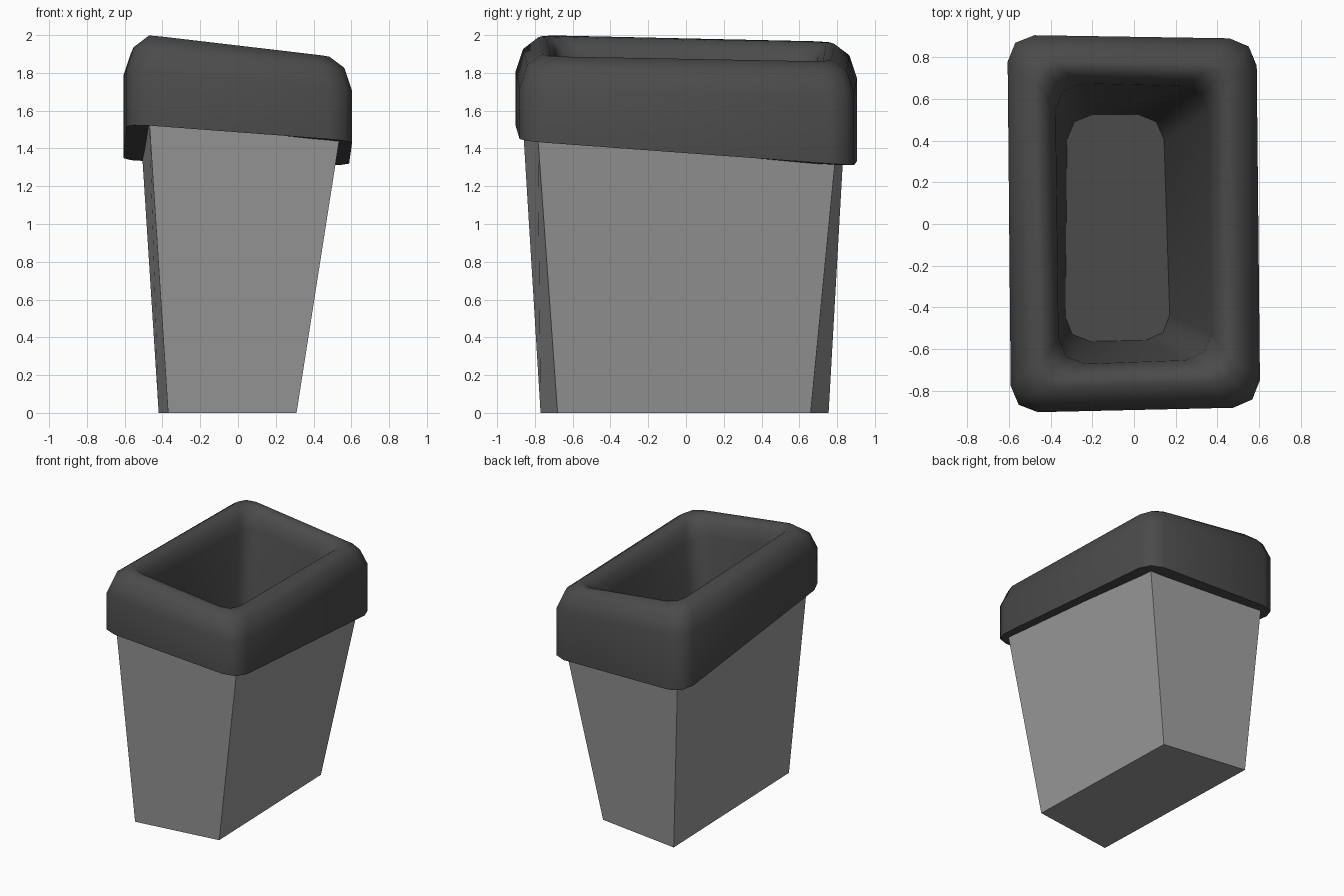
import bpy
import bmesh
import math
from mathutils import Vector

cube = bpy.data.objects.get("Cube")
if cube:
    bpy.data.objects.remove(cube, do_unlink=True)


def material(name, value):
    mat = bpy.data.materials.new(name)
    mat.use_nodes = True
    color = (value, value, value, 1)
    mat.diffuse_color = color
    mat.node_tree.nodes["Principled BSDF"].inputs["Base Color"].default_value = color
    return mat


def build(name, rings, mat, cap_first=False, cap_last=False):
    """Skin a stack of equal rings; the corners run anticlockwise from above."""
    bm = bmesh.new()
    loops = [[bm.verts.new(p) for p in ring] for ring in rings]
    for low, high in zip(loops, loops[1:]):
        n = len(low)
        for i in range(n):
            j = (i + 1) % n
            bm.faces.new((low[i], low[j], high[j], high[i]))
    if cap_first:
        bm.faces.new(loops[0][::-1])
    if cap_last:
        bm.faces.new(loops[-1])
    mesh = bpy.data.meshes.new(name)
    bm.to_mesh(mesh)
    bm.free()
    mesh.materials.append(mat)
    obj = bpy.data.objects.new(name, mesh)
    bpy.context.collection.objects.link(obj)
    return obj


def rounded(corners, radius):
    """Round each corner of a crooked quad with two segments."""
    ring = []
    for i, c in enumerate(corners):
        before = (corners[i - 1] - c).normalized() * radius
        after = (corners[(i + 1) % 4] - c).normalized() * radius
        ring += [c + before, c + (before + after) * 0.29, c + after]
    return ring


def quad(xy, heights, inset=0, drop=0):
    """Corners pulled inwards by inset and lowered by drop."""
    return [Vector((x - math.copysign(inset, x), y - math.copysign(inset, y), z - drop))
            for (x, y), z in zip(xy, heights)]


light_grey = material("light grey", 0.32)
dark_grey = material("dark grey", 0.07)

# Crooked tapering body, open at the top: front left, front right, back right, back left
base = quad([(-0.37, -0.77), (0.31, -0.68), (0.27, 0.66), (-0.42, 0.755)], [0] * 4)
neck = quad([(-0.47, -0.865), (0.54, -0.785), (0.505, 0.79), (-0.507, 0.832)],
            [1.55, 1.47, 1.34, 1.36])
build("bin_body", [base, neck], light_grey, cap_first=True)

# Tilted rim with a rounded top, running down into the liner
rim_xy = [(-0.59, -0.905), (0.605, -0.878), (0.587, 0.888), (-0.607, 0.907)]
under = [1.53, 1.44, 1.31, 1.335]
top = [2.0, 1.888, 1.86, 1.965]
rings = [rounded(quad(rim_xy, under, 0.16), 0.1),
         rounded(quad(rim_xy, under), 0.13)]
for inset, drop, radius in [(0, 0.18, 0.13), (0.04, 0.06, 0.13), (0.12, 0, 0.1),
                            (0.165, 0.01, 0.1), (0.205, 0.06, 0.11), (0.23, 0.15, 0.13)]:
    rings.append(rounded(quad(rim_xy, top, inset, drop), radius))
floor = [(-0.33, -0.565), (0.175, -0.555), (0.14, 0.525), (-0.32, 0.525)]
rings.append(rounded(quad(floor, [0.3] * 4), 0.12))
rim = build("rim_and_liner", rings, dark_grey, cap_last=True)

bpy.ops.object.select_all(action="DESELECT")
rim.select_set(True)
bpy.context.view_layer.objects.active = rim
bpy.ops.object.shade_smooth_by_angle(angle=math.radians(50))
